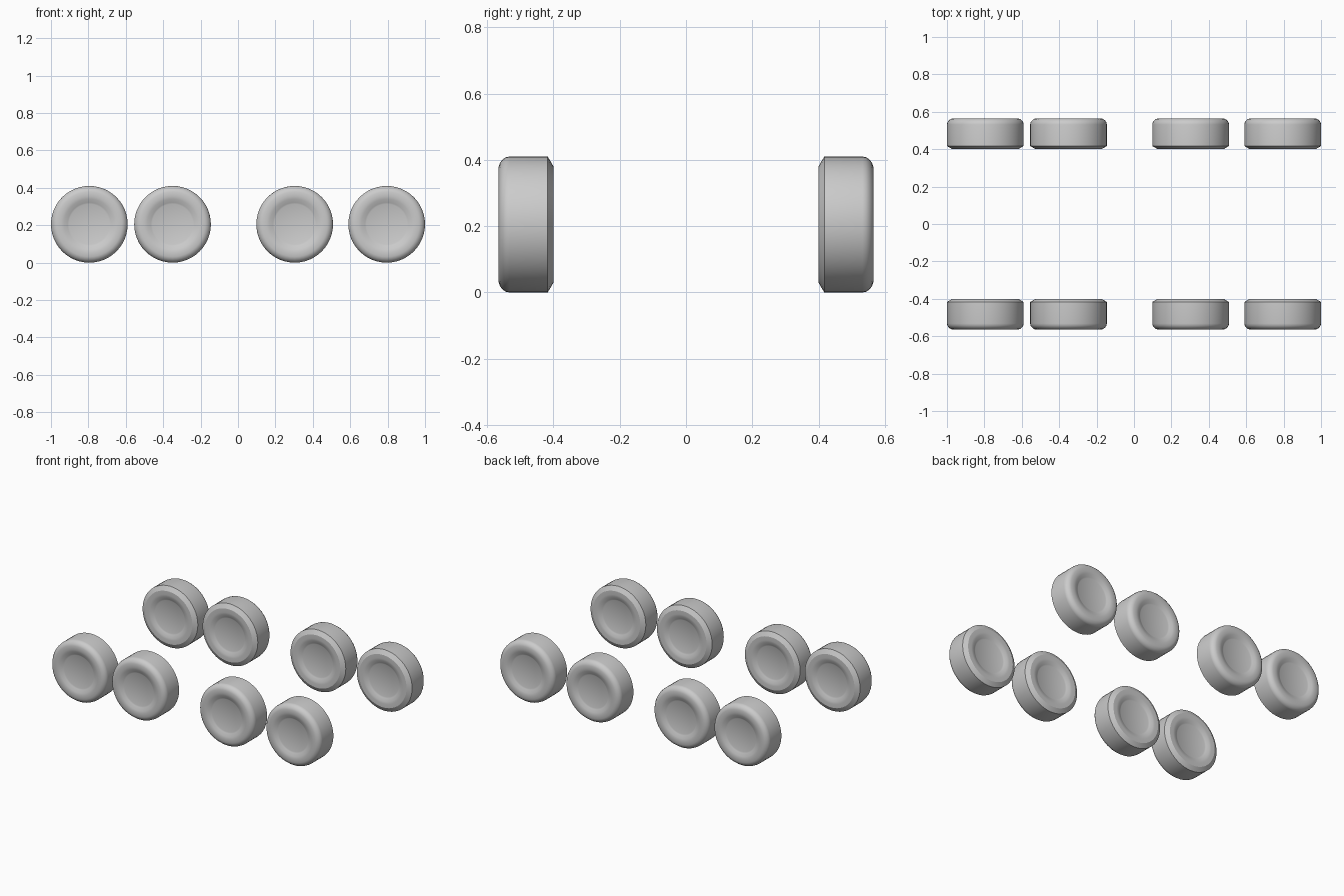
import bpy, bmesh, math
from mathutils import Matrix, Vector

if "Cube" in bpy.data.objects:
    bpy.data.objects.remove(bpy.data.objects["Cube"])

R = 0.205
SEGMENTS = 48
# Wheel profile as (radius, distance from centre line): inner hub, tyre, outer hub
PROFILE = [(0, 0.414), (0.108, 0.414), (0.116, 0.411), (0.135, 0.402), (0.15, 0.400),
           (0.176, 0.400), (R, 0.417), (R, 0.532), (0.203, 0.543), (0.196, 0.553),
           (0.186, 0.561), (0.174, 0.565), (0.150, 0.565), (0.135, 0.562),
           (0.116, 0.553), (0.108, 0.550), (0, 0.550)]


def make_wheel(name, x, side):
    bm = bmesh.new()
    verts = [bm.verts.new((r, side * y, 0)) for r, y in PROFILE]
    edges = [bm.edges.new(pair) for pair in zip(verts, verts[1:])]
    # Lathe around the axle
    bmesh.ops.spin(bm, geom=verts + edges, cent=(0, 0, 0), axis=(0, 1, 0),
                   angle=math.tau, steps=SEGMENTS, use_duplicate=False)
    bmesh.ops.remove_doubles(bm, verts=bm.verts, dist=1e-4)
    bmesh.ops.recalc_face_normals(bm, faces=bm.faces)
    mesh = bpy.data.meshes.new(name)
    bm.to_mesh(mesh)
    bm.free()
    obj = bpy.data.objects.new(name, mesh)
    obj.location = (x, 0, R)
    bpy.context.collection.objects.link(obj)
    bpy.ops.object.select_all(action='DESELECT')
    obj.select_set(True)
    bpy.context.view_layer.objects.active = obj
    bpy.ops.object.shade_smooth_by_angle(angle=math.radians(28))


# Four axles, a wheel on each side
for i, x in enumerate((-0.795, -0.35, 0.303, 0.795), 1):
    for label, side in (("front", -1), ("back", 1)):
        make_wheel(f"{label}_wheel_{i}", x, side)
